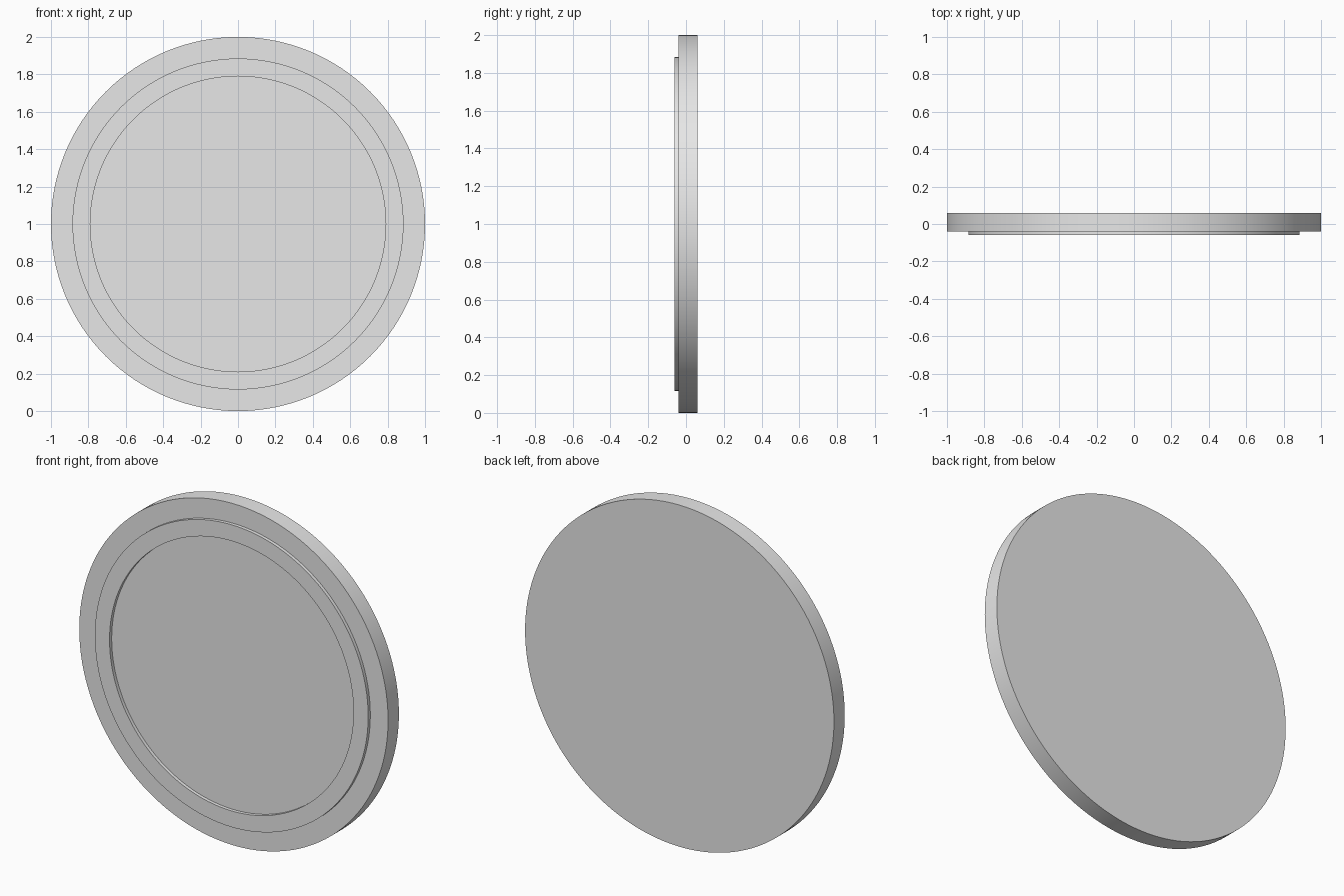
import bpy, bmesh, math

if "Cube" in bpy.data.objects:
    bpy.data.objects.remove(bpy.data.objects["Cube"])

SIDES = 128
grey = bpy.data.materials.new("light_grey")
grey.diffuse_color = (0.8, 0.8, 0.8, 1)
grey.use_nodes = True
grey.node_tree.nodes["Principled BSDF"].inputs["Base Color"].default_value = grey.diffuse_color


def lathe(name, profile, closed):
    """Spin a (radius, y) profile around the y axis through z = 1."""
    bm = bmesh.new()
    rings = []
    for r, y in profile:
        rings.append([bm.verts.new((r * math.sin(2 * math.pi * i / SIDES), y,
                                    1 + r * math.cos(2 * math.pi * i / SIDES)))
                      for i in range(SIDES)])
    pairs = list(zip(rings, rings[1:]))
    if closed:
        pairs.append((rings[-1], rings[0]))
    else:
        bm.faces.new(rings[0])
        bm.faces.new(rings[-1])
    for a, b in pairs:
        for i in range(SIDES):
            j = (i + 1) % SIDES
            bm.faces.new((a[i], a[j], b[j], b[i]))
    bmesh.ops.recalc_face_normals(bm, faces=bm.faces)
    mesh = bpy.data.meshes.new(name)
    bm.to_mesh(mesh)
    bm.free()
    mesh.materials.append(grey)
    ob = bpy.data.objects.new(name, mesh)
    bpy.context.collection.objects.link(ob)
    bpy.ops.object.select_all(action='DESELECT')
    ob.select_set(True)
    bpy.context.view_layer.objects.active = ob
    bpy.ops.object.shade_smooth_by_angle(angle=math.radians(30))
    return ob


# Main round plate
lathe("round_plate", [(1.0, -0.04), (1.0, 0.06)], False)

# Raised ring on the front face, its back sunk slightly into the plate
lathe("raised_ring", [(0.885, -0.03), (0.885, -0.06),
                      (0.79, -0.06), (0.79, -0.03)], True)
